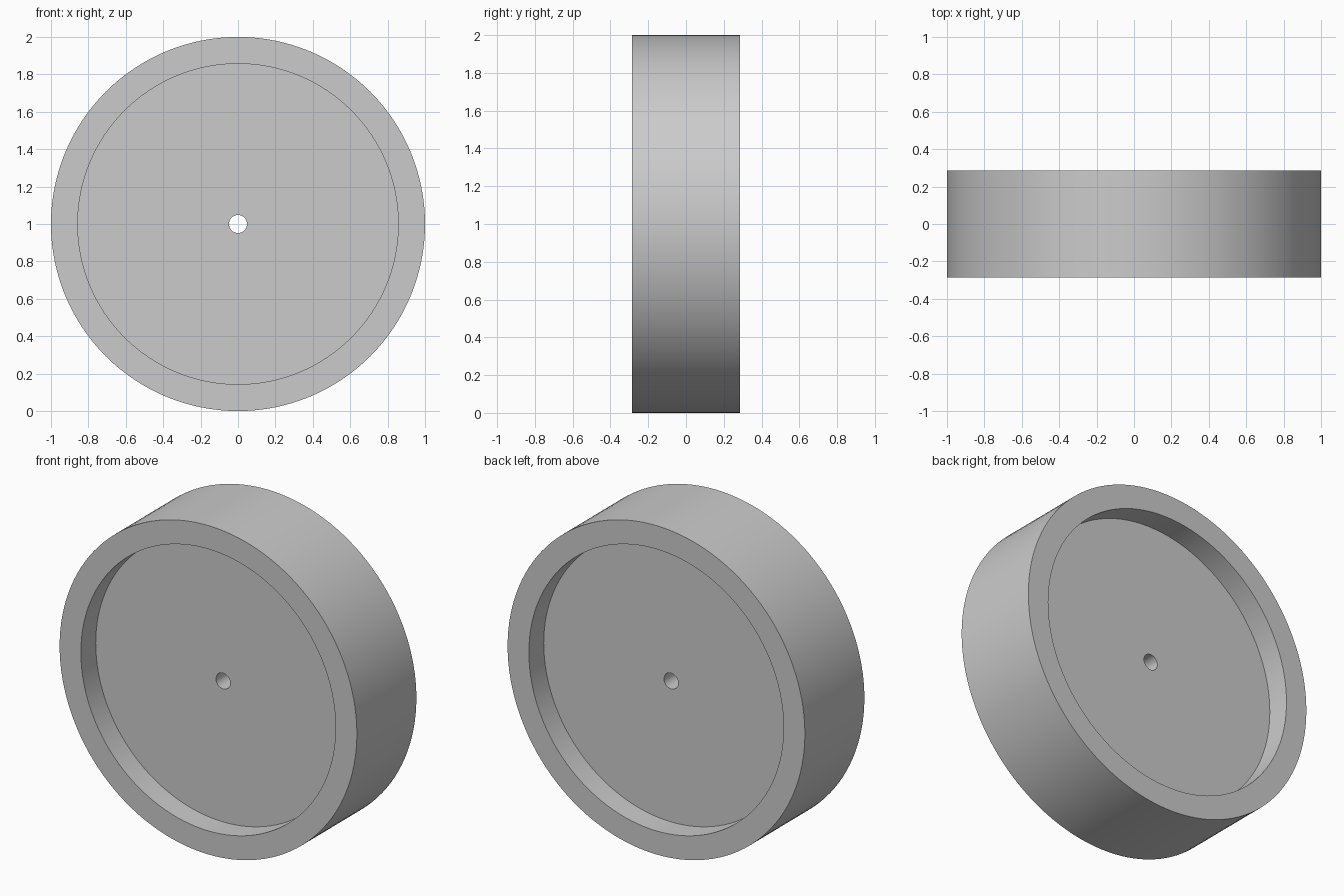
import bpy
import bmesh
import math
from mathutils import Vector

cube = bpy.data.objects.get("Cube")
if cube:
    bpy.data.objects.remove(cube, do_unlink=True)

OUTER, RECESS, HOLE = 1.0, 0.857, 0.048   # radii
RIM, WEB = 0.286, 0.143                   # half widths
SEGMENTS = 128

# Single plain grey
grey = bpy.data.materials.new("plain grey")
grey.use_nodes = True
colour = (0.6, 0.6, 0.6, 1)
grey.diffuse_color = colour
grey.node_tree.nodes["Principled BSDF"].inputs["Base Color"].default_value = colour

# Half cross-section (radius, y), mirrored into a closed loop
half = [(HOLE, WEB), (RECESS, WEB), (RECESS, RIM), (OUTER, RIM)]
section = half + [(r, -y) for r, y in reversed(half)]

# Spin the section about the y axis: rim, recessed discs and centre bore
bm = bmesh.new()
verts = [bm.verts.new((r, y, 0)) for r, y in section]
edges = [bm.edges.new((v, verts[(i + 1) % len(verts)])) for i, v in enumerate(verts)]
bmesh.ops.spin(bm, geom=verts + edges, cent=Vector(), axis=Vector((0, 1, 0)),
               angle=math.tau, steps=SEGMENTS, use_merge=True)
bmesh.ops.remove_doubles(bm, verts=bm.verts, dist=0.0001)
bmesh.ops.recalc_face_normals(bm, faces=bm.faces)
bmesh.ops.translate(bm, verts=bm.verts, vec=(0, 0, OUTER))

mesh = bpy.data.meshes.new("wheel")
bm.to_mesh(mesh)
bm.free()
mesh.materials.append(grey)
wheel = bpy.data.objects.new("wheel", mesh)
bpy.context.collection.objects.link(wheel)

# Smooth round walls, crisp rims
bpy.ops.object.select_all(action="DESELECT")
wheel.select_set(True)
bpy.context.view_layer.objects.active = wheel
bpy.ops.object.shade_smooth_by_angle(angle=math.radians(30))
